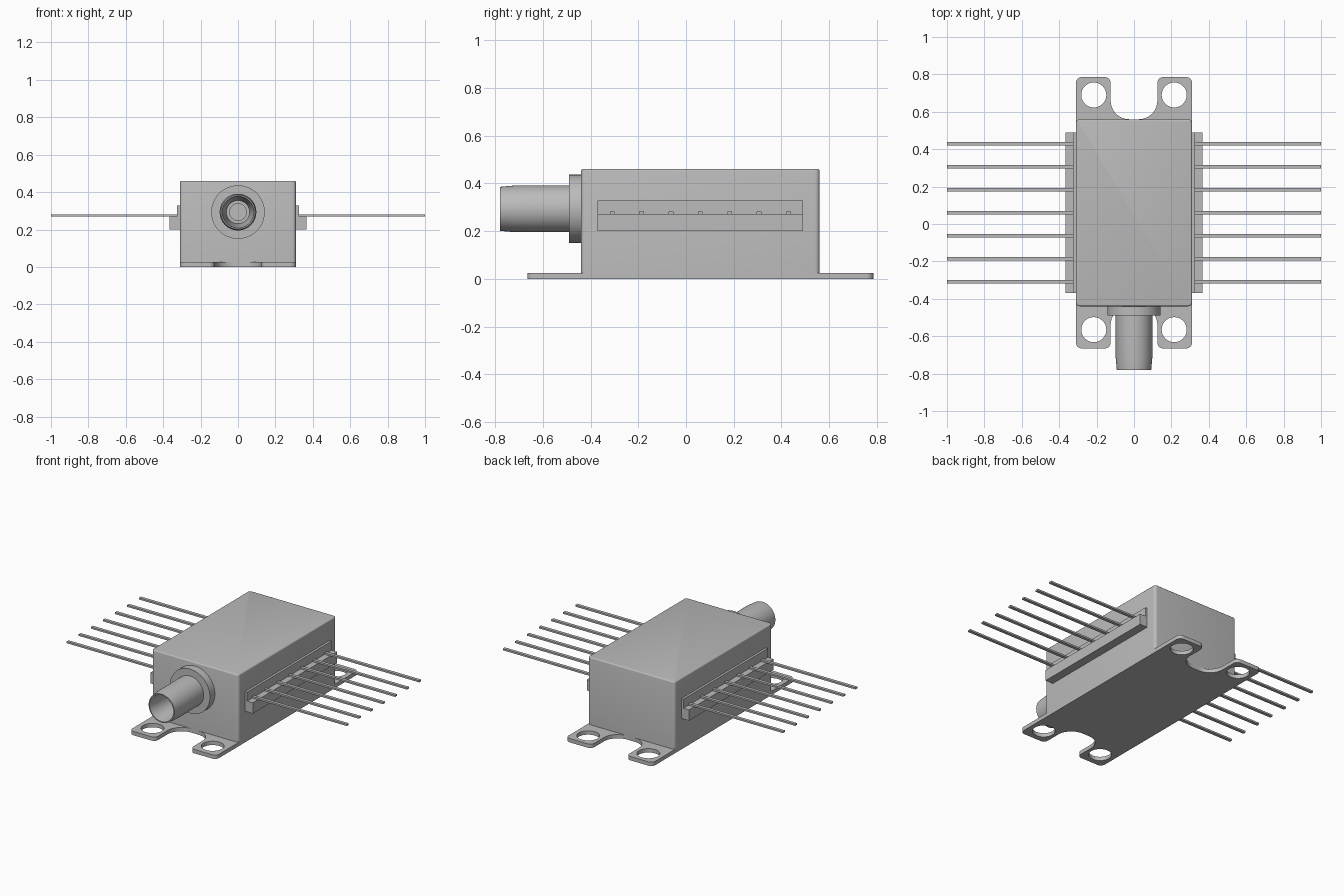
import bpy, bmesh, math
from mathutils import Vector

if "Cube" in bpy.data.objects:
    bpy.data.objects.remove(bpy.data.objects["Cube"])

GREY = (0.5, 0.5, 0.5, 1)
metal = bpy.data.materials.new("grey metal")
metal.use_nodes = True
metal.diffuse_color = GREY
metal.node_tree.nodes["Principled BSDF"].inputs["Base Color"].default_value = GREY


def finish(name, bm):
    """Turn a bmesh into a grey object with smooth curves and sharp edges."""
    bmesh.ops.recalc_face_normals(bm, faces=bm.faces)
    mesh = bpy.data.meshes.new(name)
    bm.to_mesh(mesh)
    bm.free()
    mesh.materials.append(metal)
    obj = bpy.data.objects.new(name, mesh)
    bpy.context.collection.objects.link(obj)
    bpy.ops.object.select_all(action="DESELECT")
    obj.select_set(True)
    bpy.context.view_layer.objects.active = obj
    bpy.ops.object.shade_smooth_by_angle(angle=math.radians(35))
    return obj


def rounded(corners, steps=10):
    """Outline with a fillet at each right-angled corner (x, y, radius)."""
    points = []
    for i, (x, y, r) in enumerate(corners):
        p = Vector((x, y))
        a = (Vector(corners[i - 1][:2]) - p).normalized()
        b = (Vector(corners[(i + 1) % len(corners)][:2]) - p).normalized()
        for k in range(steps + 1):
            t = math.pi / 2 * k / steps
            points.append(p + r * (a + b - b * math.cos(t) - a * math.sin(t)))
    return points


def box(name, low, high):
    bm = bmesh.new()
    bmesh.ops.create_cube(bm, size=1)
    for v in bm.verts:
        v.co = [l + (c + 0.5) * (h - l) for l, h, c in zip(low, high, v.co)]
    return finish(name, bm)


def lathe(name, profile, z, segments=64):
    """Spin a (radius, y) profile round the line parallel to y at height z."""
    bm = bmesh.new()
    verts = [bm.verts.new((r, y, z)) for r, y in profile]
    edges = [bm.edges.new(pair) for pair in zip(verts, verts[1:])]
    bmesh.ops.spin(bm, geom=verts + edges, cent=(0, 0, z), axis=(0, 1, 0),
                   angle=math.tau, steps=segments, use_duplicate=False)
    bmesh.ops.remove_doubles(bm, verts=bm.verts, dist=0.0001)
    return finish(name, bm)


HALF, FRONT, BACK = 0.31, -0.44, 0.56
PLATE = 0.025

# Mounting plate: lugs at both ends, U notches between them, four holes
right_half = [(-0.125, FRONT, 0.1), (-0.125, -0.665, 0.03), (-HALF, -0.665, 0.03),
              (-HALF, 0.785, 0.03), (-0.125, 0.785, 0.03), (-0.125, BACK, 0.1)]
left_half = [(-x, y, r) for x, y, r in reversed(right_half)]
loops = [rounded(right_half + left_half)]
for x in (-0.215, 0.215):
    for y in (-0.565, 0.69):
        ring = [math.tau * i / 40 for i in range(40)]
        loops.append([(x + 0.067 * math.cos(t), y + 0.067 * math.sin(t)) for t in ring])

curve = bpy.data.curves.new("plate outline", "CURVE")
curve.dimensions = "2D"
curve.fill_mode = "BOTH"
curve.extrude = PLATE / 2
for loop in loops:
    spline = curve.splines.new("POLY")
    spline.points.add(len(loop) - 1)
    for point, (x, y) in zip(spline.points, loop):
        point.co = (x, y, 0, 1)
    spline.use_cyclic_u = True
outline = bpy.data.objects.new("plate outline", curve)
bpy.context.collection.objects.link(outline)
bpy.context.view_layer.update()
flat = bpy.data.meshes.new_from_object(
    outline.evaluated_get(bpy.context.evaluated_depsgraph_get()))
bm = bmesh.new()
bm.from_mesh(flat)
bmesh.ops.remove_doubles(bm, verts=bm.verts, dist=0.0001)
bmesh.ops.translate(bm, verts=bm.verts, vec=(0, 0, PLATE / 2))
finish("mounting_plate", bm)
bpy.data.objects.remove(outline)
bpy.data.curves.remove(curve)
bpy.data.meshes.remove(flat)

# Housing: rounded upright edges and a softly rounded lid edge
bm = bmesh.new()
corners = [(-HALF, FRONT, 0.02), (HALF, FRONT, 0.02), (HALF, BACK, 0.02), (-HALF, BACK, 0.02)]
base = bm.faces.new([bm.verts.new((p.x, p.y, 0.01)) for p in rounded(corners, 6)])
top = bmesh.ops.extrude_face_region(bm, geom=[base], use_keep_orig=True)["geom"]
bmesh.ops.translate(bm, vec=(0, 0, 0.45), verts=[g for g in top if isinstance(g, bmesh.types.BMVert)])
rim = [e for e in bm.edges if all(v.co.z > 0.4 for v in e.verts)]
bmesh.ops.bevel(bm, geom=rim, offset=0.008, segments=3, profile=0.5, affect="EDGES")
finish("housing", bm)

# Feedthrough ledges and lead pins on both sides
for side, sign in (("left", 1), ("right", -1)):
    def side_box(name, x0, x1, y0, y1, z0, z1):
        low, high = sorted((x0 * sign, x1 * sign))
        box(f"{side}_{name}", (low, y0, z0), (high, y1, z1))

    side_box("lower_ledge", 0.3, 0.365, -0.37, 0.49, 0.2, 0.27)
    side_box("upper_ledge", 0.3, 0.325, -0.37, 0.49, 0.265, 0.328)
    for i in range(7):
        y = 0.06 + (i - 3) * 0.123
        side_box(f"pin_{i + 1}", 0.315, 1.0, y - 0.01, y + 0.01, 0.27, 0.281)

# Fibre port: flange, tapered tube and stepped bore
AXIS = 0.293
lathe("port_flange", [(0, -0.49), (0.143, -0.49), (0.143, -0.43), (0, -0.43)], AXIS)
lathe("port_tube", [(0, -0.48), (0.098, -0.48), (0.098, -0.715), (0.092, -0.78),
                    (0.085, -0.78), (0.075, -0.7), (0.062, -0.56), (0.045, -0.56),
                    (0.045, -0.5), (0, -0.5)], AXIS)
